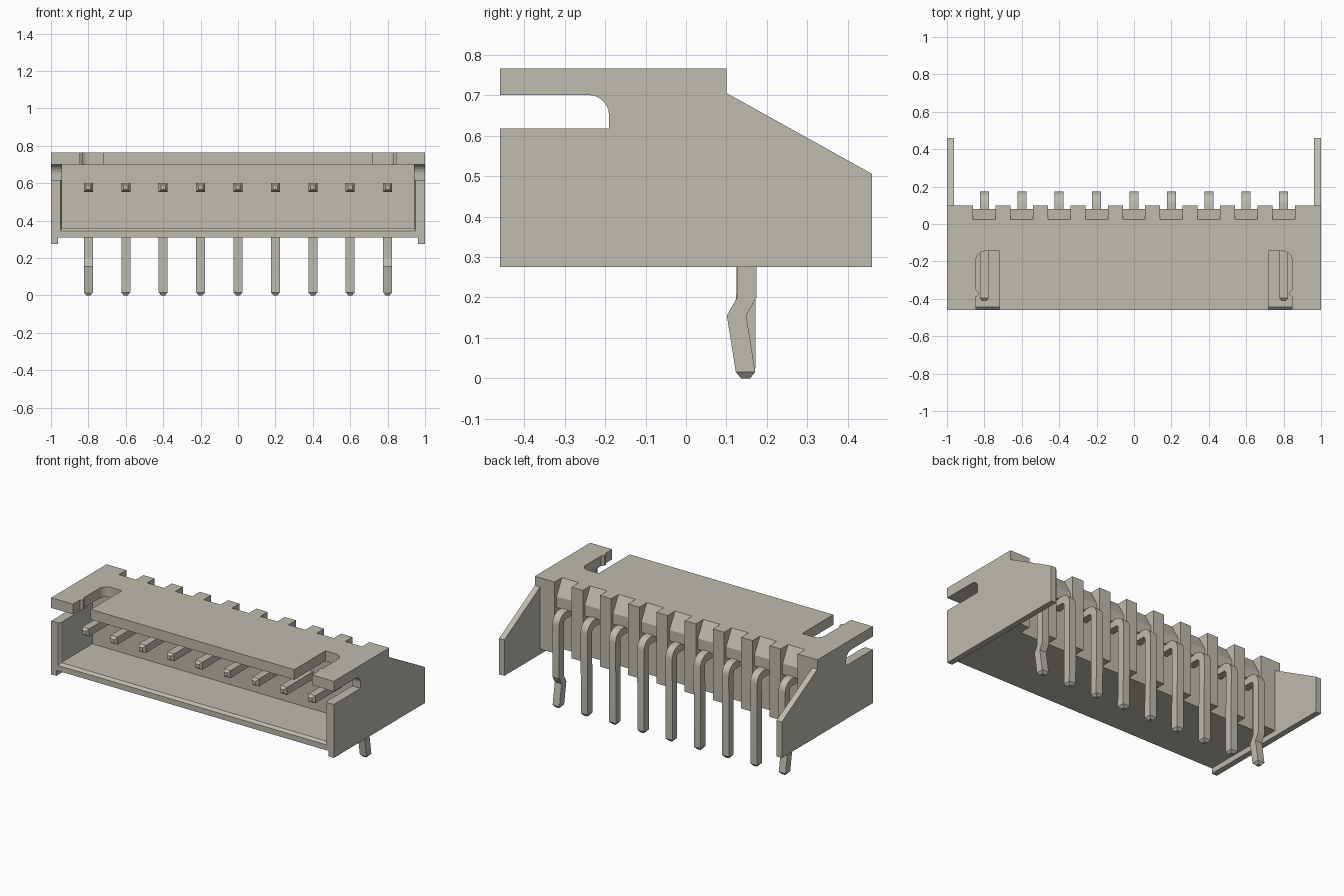
import bpy, bmesh, math
from mathutils import Vector

cube = bpy.data.objects.get("Cube")
if cube:
    bpy.data.objects.remove(cube, do_unlink=True)

COLOUR = (0.52, 0.495, 0.42, 1)
mat = bpy.data.materials.new("warm_grey")
mat.use_nodes = True
mat.diffuse_color = COLOUR
mat.node_tree.nodes["Principled BSDF"].inputs["Base Color"].default_value = COLOUR

PINS = [-0.8 + 0.2 * i for i in range(9)]
TOP, CEIL, FLOOR, BASE = 0.765, 0.70, 0.36, 0.31
FRONT, BACK, NOTCH = -0.46, 0.10, 0.025
IN_X, LIP_X = 0.94, 0.963


def finish(name, bm):
    bmesh.ops.recalc_face_normals(bm, faces=bm.faces)
    me = bpy.data.meshes.new(name)
    bm.to_mesh(me)
    bm.free()
    me.materials.append(mat)
    ob = bpy.data.objects.new(name, me)
    bpy.context.collection.objects.link(ob)
    return ob


def prism(name, pts, lo, hi, axis):
    """Extrude an outline: (y, z) along x, or (x, y) along z."""
    place = (lambda p: (lo, p[0], p[1])) if axis == "x" else (lambda p: (p[0], p[1], lo))
    step = (hi - lo, 0, 0) if axis == "x" else (0, 0, hi - lo)
    bm = bmesh.new()
    face = bm.faces.new([bm.verts.new(place(p)) for p in pts])
    new = bmesh.ops.extrude_face_region(bm, geom=[face])["geom"]
    bmesh.ops.translate(bm, vec=step, verts=[v for v in new if isinstance(v, bmesh.types.BMVert)])
    return finish(name, bm)


def arc(cx, cy, r, a0, a1, n=6):
    return [(cx + r * math.cos(math.radians(a0 + (a1 - a0) * i / n)),
             cy + r * math.sin(math.radians(a0 + (a1 - a0) * i / n))) for i in range(n + 1)]


def toothed_back(depth):
    """Rear outline from +x to -x with a notch at every pin."""
    pts = [(LIP_X, BACK)]
    for x in reversed(PINS):
        pts += [(x + 0.06, BACK), (x + 0.06, depth), (x - 0.06, depth), (x - 0.06, BACK)]
    return pts + [(-LIP_X, BACK)]


# Top plate with two latch slots and a toothed rear edge
slot = ([(0.72, FRONT), (0.72, -0.145)] + arc(0.795, -0.195, 0.05, 90, 0)
        + [(0.845, -0.35), (0.832, -0.365), (0.832, -0.38), (0.845, -0.39), (0.845, FRONT)])
mirrored = [(-x, y) for x, y in reversed(slot)]
prism("top_plate", [(-LIP_X, FRONT)] + mirrored + slot + [(LIP_X, FRONT)] + toothed_back(NOTCH),
      CEIL, TOP, "z")

# Floor with a chamfered front lip
prism("floor", [(FRONT, BASE), (-0.10, BASE), (-0.10, FLOOR), (-0.445, FLOOR), (FRONT, 0.345)],
      -LIP_X, LIP_X, "x")

# Rear wall carrying the pins, with pin channels behind
prism("rear_wall", [(-LIP_X, -0.13), (LIP_X, -0.13)] + toothed_back(NOTCH), BASE, CEIL, "z")

# Side walls with rear wings and open side slots
slot_end = arc(-0.24, 0.65, 0.05, 90, 0)
wall = ([(FRONT, 0.275), (0.46, 0.275), (0.46, 0.505), (BACK, 0.705), (BACK, TOP),
         (FRONT, TOP), (FRONT, CEIL)] + slot_end + [(-0.19, 0.617), (FRONT, 0.617)])
for s, side in ((1, "left"), (-1, "right")):
    prism(side + "_wall", wall, s * LIP_X, s, "x")
    prism(side + "_lower_liner",
          [(s * IN_X, -0.445), (s * 0.95, FRONT), (s * LIP_X, FRONT), (s * LIP_X, -0.13), (s * IN_X, -0.13)],
          BASE, 0.617, "z")
    prism(side + "_upper_liner", slot_end + [(-0.19, 0.617), (-0.13, 0.617), (-0.13, CEIL)],
          s * IN_X, s * LIP_X, "x")


def pin(name, x, kinked):
    """Square pin swept along a bent path with tapered ends."""
    h = 0.024
    # each ring: y, z, normal angle in the yz plane, half size
    rings = [(-0.412, 0.577, 90, 0.012), (-0.395, 0.577, 90, h)]
    for i in range(7):
        a = 90 - 15 * i
        rings.append((0.105 + 0.045 * math.cos(math.radians(a)),
                      0.532 + 0.045 * math.sin(math.radians(a)), a, h))
    if kinked:
        rings += [(0.15, 0.20, 0, h), (0.125, 0.155, 0, h)]
    rings += [(0.147, 0.016, 0, h), (0.147, 0.0, 0, 0.011)]
    bm = bmesh.new()
    loops = []
    for y, z, a, r in rings:
        n = Vector((0, math.cos(math.radians(a)), math.sin(math.radians(a))))
        c = Vector((x, y, z))
        loops.append([bm.verts.new(c + n * (r * u) + Vector((r * v, 0, 0)))
                      for u, v in ((1, 1), (1, -1), (-1, -1), (-1, 1))])
    for a, b in zip(loops, loops[1:]):
        for i in range(4):
            j = (i + 1) % 4
            bm.faces.new((a[i], a[j], b[j], b[i]))
    bm.faces.new(loops[0])
    bm.faces.new(loops[-1])
    ob = finish(name, bm)
    bpy.ops.object.select_all(action="DESELECT")
    ob.select_set(True)
    bpy.context.view_layer.objects.active = ob
    bpy.ops.object.shade_smooth_by_angle(angle=math.radians(25))


# Pins, each under a sloped hood; the end pins are kinked
for i, x in enumerate(PINS):
    pin(f"pin_{i + 1}", x, i in (0, len(PINS) - 1))
    prism(f"pin_hood_{i + 1}", [(NOTCH, TOP), (0.08, 0.665), (0.08, 0.595), (NOTCH, 0.595)],
          x - 0.06, x + 0.06, "x")
